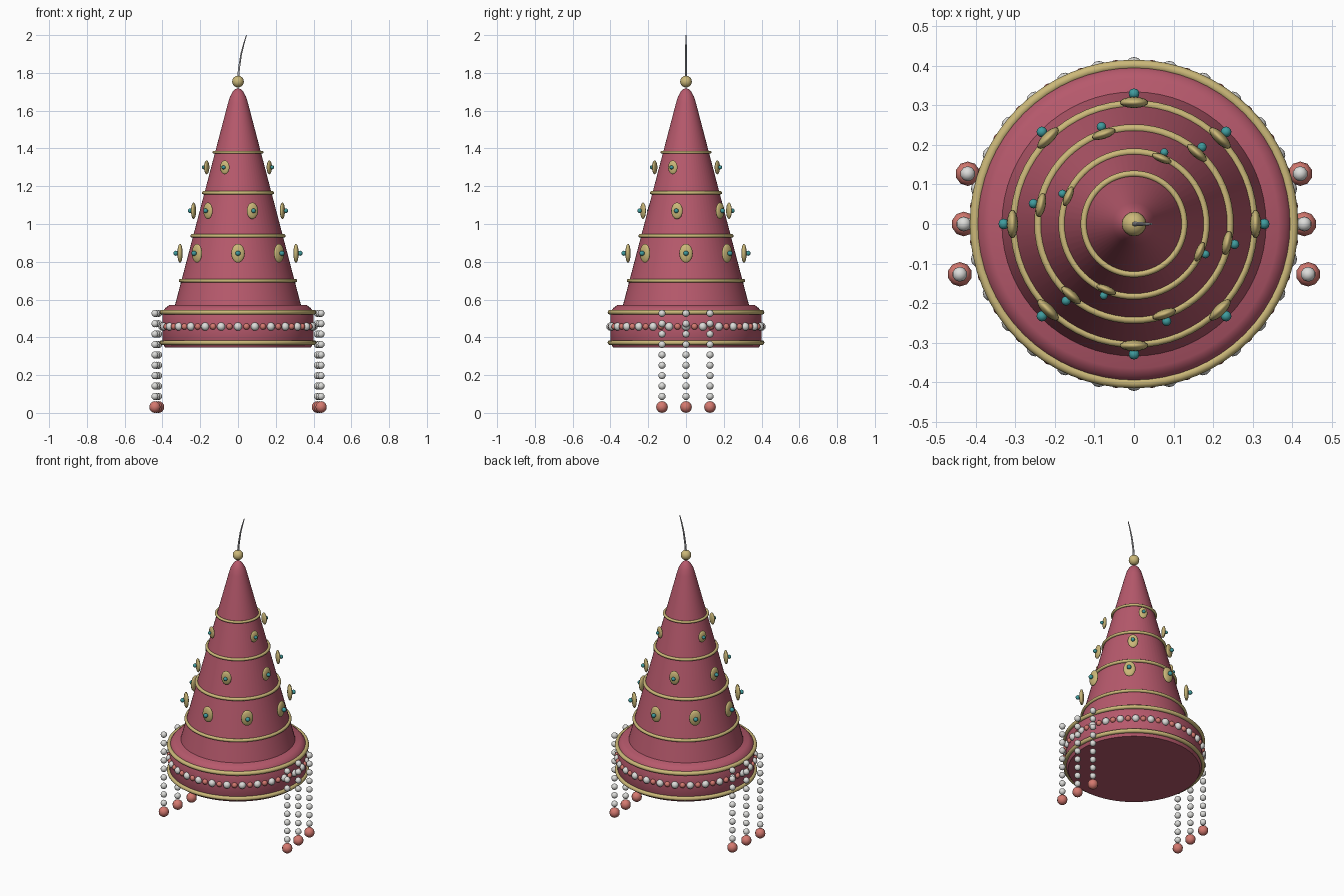
import bpy, bmesh, math
from mathutils import Matrix, Vector

if "Cube" in bpy.data.objects:
    bpy.data.objects.remove(bpy.data.objects["Cube"])


def mat(name, rgb):
    m = bpy.data.materials.new(name)
    m.diffuse_color = (*rgb, 1)
    m.use_nodes = True
    m.node_tree.nodes["Principled BSDF"].inputs["Base Color"].default_value = m.diffuse_color
    return m


ROSE = mat("rose felt", (0.47, 0.10, 0.15))
GOLD = mat("gold", (0.60, 0.48, 0.19))
PEARL = mat("pearl", (0.72, 0.72, 0.70))
CORAL = mat("coral", (0.66, 0.19, 0.16))
TEAL = mat("teal", (0.05, 0.33, 0.34))
WIRE = mat("grey wire", (0.40, 0.40, 0.42))


def finish(name, bm, material, angle=40):
    me = bpy.data.meshes.new(name)
    bmesh.ops.recalc_face_normals(bm, faces=bm.faces)
    bm.to_mesh(me)
    bm.free()
    me.materials.append(material)
    ob = bpy.data.objects.new(name, me)
    bpy.context.collection.objects.link(ob)
    bpy.ops.object.select_all(action='DESELECT')
    ob.select_set(True)
    bpy.context.view_layer.objects.active = ob
    bpy.ops.object.shade_smooth_by_angle(angle=math.radians(angle))
    return ob


def lathe(name, profile, material, steps=64, closed=False):
    bm = bmesh.new()
    vs = [bm.verts.new((r, 0, z)) for r, z in profile]
    pairs = list(zip(vs, vs[1:])) + ([(vs[-1], vs[0])] if closed else [])
    edges = [bm.edges.new(p) for p in pairs]
    bmesh.ops.spin(bm, geom=vs + edges, cent=(0, 0, 0), axis=(0, 0, 1),
                   angle=2 * math.pi, steps=steps)
    bmesh.ops.remove_doubles(bm, verts=bm.verts, dist=1e-5)
    return finish(name, bm, material)


def ring(name, z, radius, tube):
    pts = [(radius + tube * math.cos(a * math.pi / 5),
            z + tube * math.sin(a * math.pi / 5)) for a in range(10)]
    return lathe(name, pts, GOLD, closed=True)


def balls(name, matrices, material, segs=12, rings=8):
    # unit spheres placed by the given matrices, joined in one object
    bm = bmesh.new()
    for m in matrices:
        bmesh.ops.create_uvsphere(bm, u_segments=segs, v_segments=rings, radius=1, matrix=m)
    return finish(name, bm, material, 60)


def ball(pos, r):
    return Matrix.Translation(pos) @ Matrix.Scale(r, 4)


def polar(r, a, z):
    return Vector((r * math.cos(a), r * math.sin(a), z))


# Hat body and brim band
lathe("cone", [(0.335, 0.565), (0.053, 1.64), (0.042, 1.675), (0.028, 1.70),
               (0.014, 1.714), (0, 1.72)], ROSE)
lathe("brim", [(0, 0.345), (0.385, 0.345), (0.40, 0.37), (0.40, 0.535),
               (0.385, 0.555), (0.365, 0.57), (0, 0.57)], ROSE)

# Gold trims
for i, (z, r, t) in enumerate([(0.372, 0.402, 0.013), (0.533, 0.402, 0.013),
                               (0.70, 0.303, 0.010), (0.937, 0.242, 0.010),
                               (1.165, 0.182, 0.009), (1.38, 0.127, 0.008)]):
    ring(f"gold_trim_{i + 1}", z, r, t)

# Alternating beads round the brim
N = 28
step = 2 * math.pi / N
balls("brim_pearls", [ball(polar(0.40, i * step, 0.457), 0.022) for i in range(N)], PEARL)
balls("brim_corals", [ball(polar(0.40, (i + 0.5) * step, 0.457), 0.017) for i in range(N)], CORAL)

# Medallion rows with teal studs
for row, (n, z, r, s) in enumerate([(8, 0.845, 0.307, 1.0),
                                    (6, 1.07, 0.240, 0.87),
                                    (4, 1.30, 0.180, 0.74)]):
    discs, studs = [], []
    for i in range(n):
        a = 2 * math.pi * i / n - 0.2 * row
        discs.append(Matrix.Translation(polar(r, a, z)) @ Matrix.Rotation(a, 4, 'Z')
                     @ Matrix.Diagonal((0.014 * s, 0.036 * s, 0.05 * s, 1)))
        studs.append(ball(polar(r + 0.022 * s, a, z), 0.0135 - 0.0015 * row))
    balls(f"medallions_{row + 1}", discs, GOLD, 16, 12)
    balls(f"teal_studs_{row + 1}", studs, TEAL)

# Hanging strands on both sides
strand, drops = [], []
for side in (-1, 1):
    for y, x in ((0.127, 0.42), (0, 0.43), (-0.127, 0.44)):
        strand += [ball((side * x, y, 0.527 - 0.055 * k), 0.019) for k in range(9)]
        drops.append(ball((side * x, y, 0.031), 0.031))
balls("strand_pearls", strand, PEARL, 10, 8)
balls("strand_drops", drops, CORAL, 10, 8)

# Finial bead and bent wire
balls("finial_bead", [ball((0, 0, 1.754), 0.031)], GOLD, 16, 12)
cu = bpy.data.curves.new("wire", 'CURVE')
cu.dimensions = '3D'
cu.bevel_depth = 0.006
cu.bevel_resolution = 1
cu.use_fill_caps = True
path = [(0, 1.77, 1), (0.006, 1.83, 0.95), (0.017, 1.90, 0.8), (0.031, 1.955, 0.65), (0.045, 2.0, 0.4)]
sp = cu.splines.new('POLY')
sp.points.add(len(path) - 1)
for p, (x, z, r) in zip(sp.points, path):
    p.co = (x, 0, z, 1)
    p.radius = r
cu.materials.append(WIRE)
bpy.context.collection.objects.link(bpy.data.objects.new("wire", cu))
